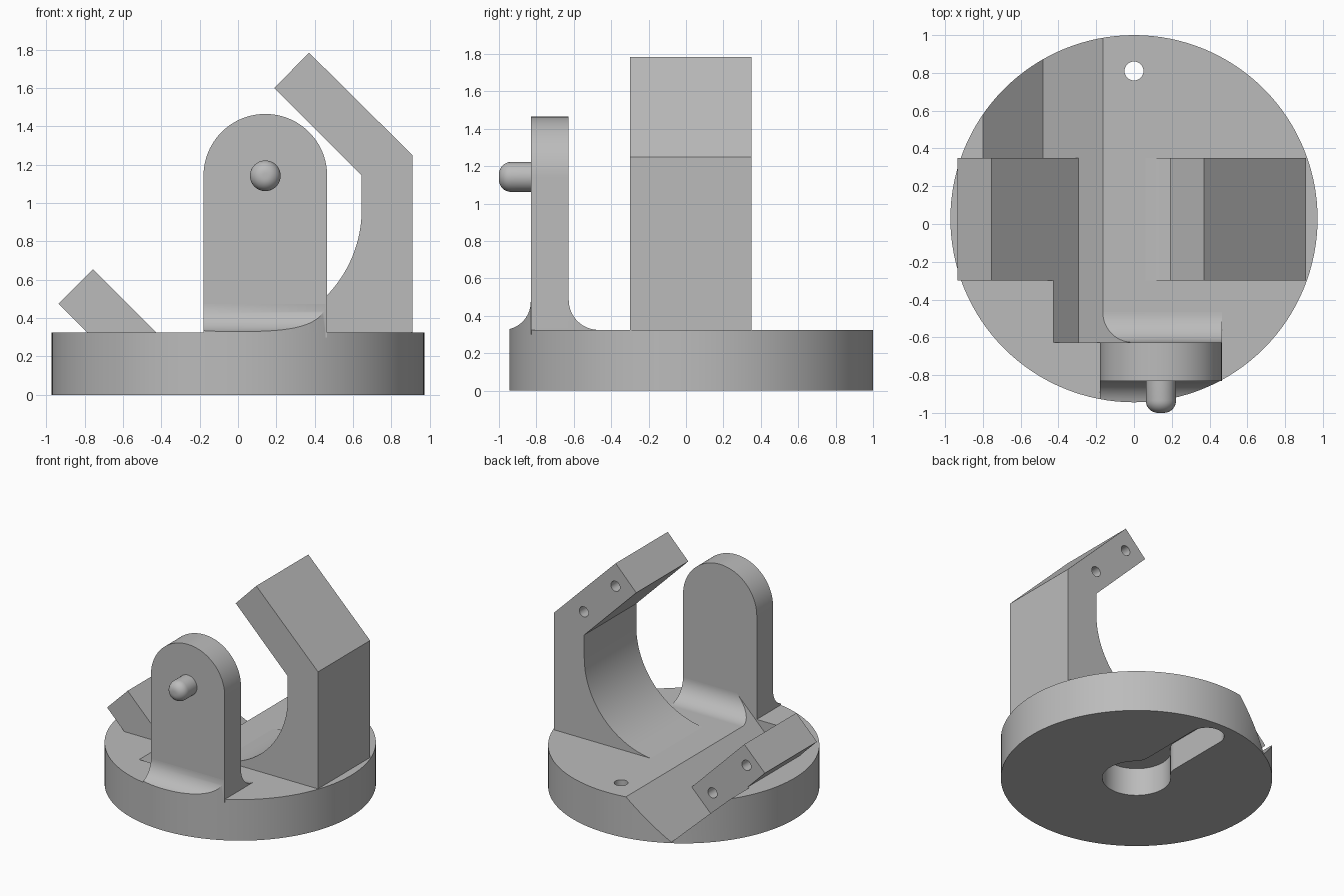
import bpy, bmesh
from math import cos, sin, radians, degrees, atan2, sqrt, pi
from mathutils import Vector

if "Cube" in bpy.data.objects:
    bpy.data.objects.remove(bpy.data.objects["Cube"], do_unlink=True)

grey = bpy.data.materials.new("plain grey")
grey.use_nodes = True
grey.diffuse_color = (0.5, 0.5, 0.5, 1)
grey.node_tree.nodes["Principled BSDF"].inputs["Base Color"].default_value = (0.5, 0.5, 0.5, 1)

# How the two profile coordinates and the extrusion depth map to x, y, z
PLACE = {
    "x": lambda a, b, d: (d, a, b),
    "y": lambda a, b, d: (a, d, b),
    "z": lambda a, b, d: (a, b, d),
}


def arc(cx, cy, r, start, end, steps=24):
    angles = [radians(start + (end - start) * i / steps) for i in range(steps + 1)]
    return [(cx + r * cos(t), cy + r * sin(t)) for t in angles]


def circle(cx, cy, r, steps=48):
    return arc(cx, cy, r, 0, 360, steps)[:-1]


def prism(name, profile, axis, low, high, round_tip=0):
    """Extrude a closed profile along an axis, optionally rounding the low end."""
    bm = bmesh.new()
    put = PLACE[axis]
    face = bm.faces.new([bm.verts.new(put(a, b, low)) for a, b in profile])
    tip = list(face.edges)
    grown = bmesh.ops.extrude_face_region(bm, geom=[face], use_keep_orig=True)
    moved = [v for v in grown["geom"] if isinstance(v, bmesh.types.BMVert)]
    bmesh.ops.translate(bm, verts=moved, vec=Vector(put(0, 0, high - low)))
    bmesh.ops.recalc_face_normals(bm, faces=bm.faces)
    if round_tip:
        bmesh.ops.bevel(bm, geom=tip, offset=round_tip, segments=8,
                        profile=0.5, affect="EDGES")
    mesh = bpy.data.meshes.new(name)
    bm.to_mesh(mesh)
    bm.free()
    mesh.materials.append(grey)
    obj = bpy.data.objects.new(name, mesh)
    bpy.context.collection.objects.link(obj)
    return obj


def activate(obj):
    bpy.ops.object.select_all(action="DESELECT")
    obj.select_set(True)
    bpy.context.view_layer.objects.active = obj


def carve(obj, cutter, operation="DIFFERENCE"):
    activate(obj)
    mod = obj.modifiers.new("carve", "BOOLEAN")
    mod.object, mod.operation, mod.solver = cutter, operation, "EXACT"
    bpy.ops.object.modifier_apply(modifier=mod.name)


TOP, MID, RADIUS = 0.325, 0.028, 0.972      # disc height, centre y, radius
ARM_FRONT, ARM_BACK = -0.30, 0.35
POST_FRONT, POST_BACK = -0.83, -0.627
POST_X, POST_Z, POST_R = 0.1425, 1.1425, 0.3225

# Round base
base = prism("base_disc", circle(0, MID, RADIUS, 128), "z", 0, TOP)

# Low clamp arm, leaning at 45 degrees and sunk into the base
low_arm = prism("low_arm", [(-0.935, 0.475), (-0.755, 0.655), (-0.295, 0.195), (-0.475, 0.015)],
                "y", ARM_FRONT, ARM_BACK)

# Tall clamp arm with a round cradle inside
tall_arm = prism("tall_arm",
                 [(0, 0.3), (0.91, 0.3), (0.91, 1.25), (0.37, 1.785), (0.19, 1.60), (0.645, 1.145)]
                 + arc(0, 0.967, 0.645, 0, -90, 48)[:-1],
                 "y", ARM_FRONT, ARM_BACK)

# Upright post with a round head
post = prism("upright_post",
             [(POST_X - POST_R, 0.3), (POST_X + POST_R, 0.3)]
             + arc(POST_X, POST_Z, POST_R, 0, 180, 48),
             "y", POST_FRONT, POST_BACK)
pin = prism("post_pin", circle(POST_X, POST_Z, 0.08), "y", -1.0, -0.80, round_tip=0.065)

# Hollow fillets at the foot of the post, trimmed to the round base
fb, ff = 0.16, 0.15
foot = prism("post_foot",
             arc(POST_BACK + fb, TOP + fb, fb, 180, 270)
             + [(POST_BACK + fb, 0.3), (POST_FRONT - ff, 0.3)]
             + arc(POST_FRONT - ff, TOP + ff, ff, -90, 0),
             "x", POST_X - POST_R, POST_X + POST_R)

cutters = []


def cutter(*args):
    obj = prism("cutter", *args)
    obj.hide_render = True
    cutters.append(obj)
    return obj


carve(foot, cutter(circle(0, MID, RADIUS, 128), "z", -0.5, 1), "INTERSECT")

# Slanted channel: narrow beside the low arm, wider behind it
narrow = cutter([(-0.295, 0.195), (0.205, 0.695), (-0.295, 1.195), (-0.795, 0.695)],
                "y", POST_BACK, ARM_BACK)
wide = cutter([(-0.4825, 0.0075), (0.0175, 0.5075), (-0.4825, 1.0075), (-0.9825, 0.5075)],
              "y", ARM_BACK, 1.2)
for part in (base, foot):
    carve(part, narrow)
carve(base, wide)

# Keyhole pocket underneath, its slot blended into the round well
well, slot, blend, reach = 0.245, 0.125, 0.12, 0.782
rise = sqrt((well + blend) ** 2 - (slot + blend) ** 2)
meet = degrees(atan2(rise, slot + blend))
half = (arc(0, 0, well, -90, meet)
        + arc(slot + blend, rise, blend, meet + 180, 180, 12)[1:]
        + arc(0, reach, slot, 0, 90))
outline = half + [(-x, y) for x, y in half[-2:0:-1]]
carve(base, cutter([(x, y + MID) for x, y in outline], "z", -0.1, 0.22))
carve(base, cutter(circle(0, MID + reach, 0.05, 32), "z", 0.1, 0.5))

# Blind screw holes in the back ends of both arms
for parts, spots in (((low_arm, base), ((-0.774, 0.494), (-0.477, 0.197))),
                     ((tall_arm,), ((0.372, 1.603), (0.648, 1.327)))):
    for x, z in spots:
        drill = cutter(circle(x, z, 0.04, 24), "y", ARM_BACK - 0.2, ARM_BACK + 0.03)
        for part in parts:
            carve(part, drill)

for obj in cutters:
    bpy.data.objects.remove(obj, do_unlink=True)

# Smooth the curved walls, keep the edges sharp
for part in (base, low_arm, tall_arm, post, pin, foot):
    activate(part)
    bpy.ops.object.shade_smooth_by_angle(angle=pi / 6)
